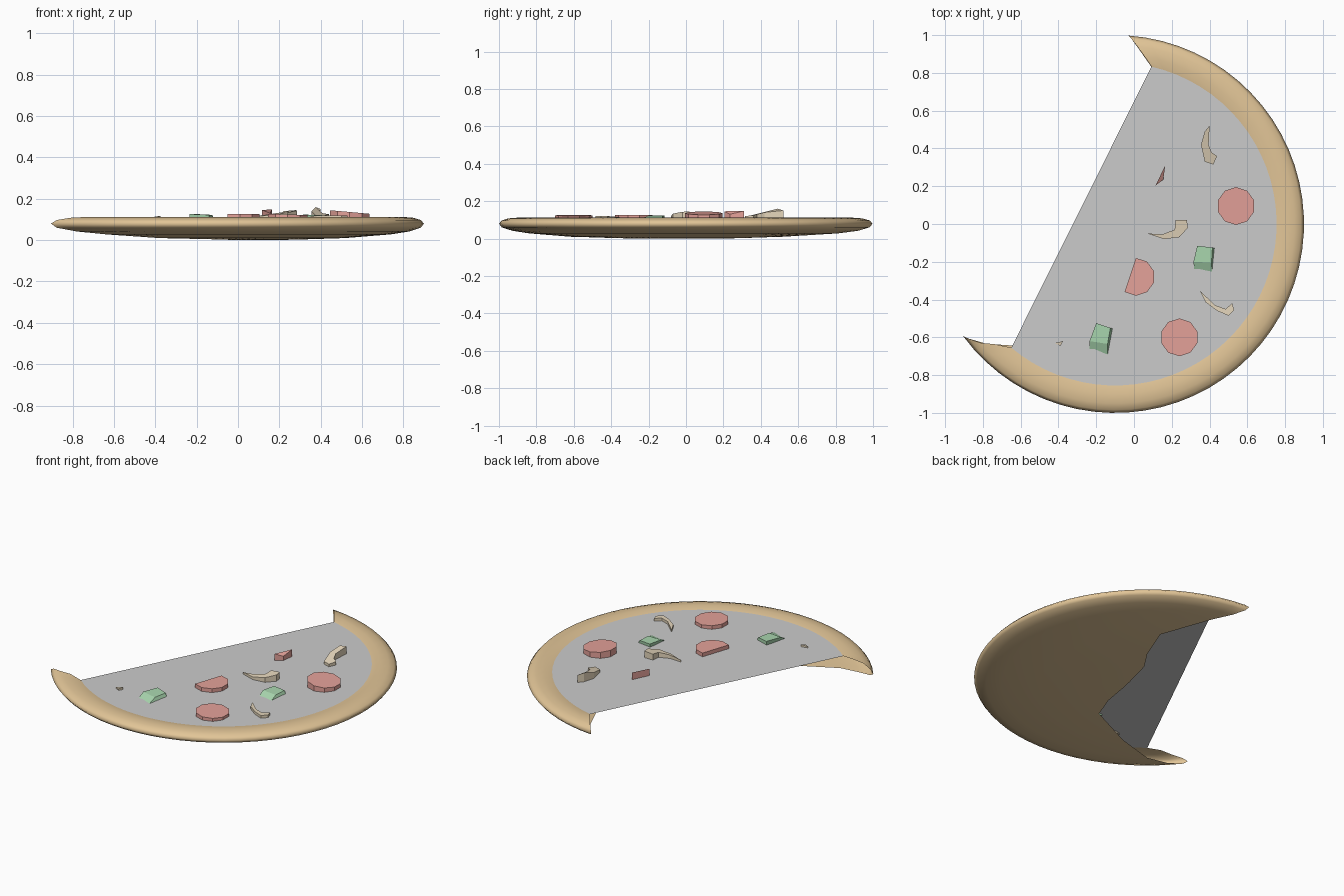
import bpy, bmesh
from math import radians, cos, sin

if "Cube" in bpy.data.objects:
    bpy.data.objects.remove(bpy.data.objects["Cube"])

CX = -0.1          # centre of the round outline
CHEESE_Z = 0.103
SEG = 44


def material(name, rgb):
    m = bpy.data.materials.new(name)
    m.diffuse_color = (*rgb, 1)
    m.use_nodes = True
    m.node_tree.nodes["Principled BSDF"].inputs["Base Color"].default_value = m.diffuse_color
    return m


crust_mat = material("crust_tan", (0.76, 0.56, 0.31))
red_mat = material("sausage_red", (0.78, 0.36, 0.32))
green_mat = material("pepper_green", (0.40, 0.68, 0.43))
tan_mat = material("mushroom_tan", (0.78, 0.67, 0.50))


def make(name, verts, faces, mat=None):
    me = bpy.data.meshes.new(name)
    me.from_pydata(verts, [], faces)
    bm = bmesh.new()
    bm.from_mesh(me)
    bmesh.ops.remove_doubles(bm, verts=bm.verts, dist=1e-5)
    bm.to_mesh(me)
    bm.free()
    ob = bpy.data.objects.new(name, me)
    bpy.context.collection.objects.link(ob)
    if mat:
        me.materials.append(mat)
    return ob


def arc(r, z, a0, a1):
    pts = []
    for i in range(SEG + 1):
        a = radians(a0 + (a1 - a0) * i / SEG)
        pts.append((CX + r * cos(a), r * sin(a), z))
    return pts


def prism(name, top, mat, base=None, z0=0.095):
    """Topping chunk: sloped top outline joined to a flat base outline."""
    base = base or [(p[0], p[1]) for p in top]
    n = len(top)
    verts = [(x, y, z0) for x, y in base] + list(top)
    faces = [tuple(reversed(range(n))), tuple(range(n, 2 * n))]
    faces += [(i, (i + 1) % n, n + (i + 1) % n, n + i) for i in range(n)]
    ob = make(name, verts, faces, mat)
    bm = bmesh.new()
    bm.from_mesh(ob.data)
    bmesh.ops.recalc_face_normals(bm, faces=bm.faces)
    bm.to_mesh(ob.data)
    bm.free()
    return ob


# crust shell: rings (radius, height, start and end angle) from cheese edge
# over the rim and under the base, each ring trimmed by the bite
RINGS = [(.855, CHEESE_Z, -130, 77), (.90, .112, -135, 80),
         (.95, .108, -138.5, 83), (.985, .097, -142, 85),
         (1.0, .08, -143.6, 86), (.985, .06, -142, 85),
         (.93, .042, -137, 82), (.84, .028, -130, 76),
         (.62, .010, -117, 57), (.40, .003, -86, 50),
         (.26, 0, -70, 46), (.13, 0, -20, -6)]
verts, faces = [], []
for ring in RINGS:
    verts += arc(*ring)
w = SEG + 1
for j in range(len(RINGS) - 1):
    for i in range(SEG):
        a = j * w + i
        faces.append((a, a + w, a + w + 1, a + 1))
crust = make("crust", verts, faces, crust_mat)
bm = bmesh.new()
bm.from_mesh(crust.data)
bmesh.ops.recalc_face_normals(bm, faces=bm.faces)
bm.to_mesh(crust.data)
bm.free()
crust.data.polygons.foreach_set("use_smooth", [True] * len(crust.data.polygons))

# cheese sheet, straight along the cut
rim = arc(*RINGS[0])
make("cheese", rim, [tuple(range(len(rim)))])


# sausage slices: ten-sided discs, slightly tilted
def slice_top(cx, cy, z, tilt=0):
    return [(cx + .1 * cos(radians(36 * i + 18)), cy + .1 * sin(radians(36 * i + 18)),
             z - tilt * cos(radians(36 * i + 18))) for i in range(10)]


prism("sausage_slice_right", slice_top(.54, .095, .136, .009), red_mat)
prism("sausage_slice_front", slice_top(.24, -.60, .124, .003), red_mat)

# bitten sausage slices
half = [(.01 + .1 * cos(radians(a)), -.28 + .1 * sin(radians(a)), .127)
        for a in (-127, -90, -54, -18, 18, 54, 90)]
prism("sausage_half", half, red_mat)
prism("sausage_sliver", [(.115, .205, .146), (.155, .235, .13), (.165, .31, .148)], red_mat)

# green pepper chunks
prism("pepper_chunk_right",
      [(.315, -.20, .123), (.41, -.205, .12), (.415, -.125, .12), (.335, -.115, .123)],
      green_mat, [(.32, -.255), (.415, -.275), (.43, -.13), (.335, -.115)])
prism("pepper_chunk_left",
      [(-.235, -.62, .126), (-.14, -.635, .122), (-.125, -.55, .122), (-.2, -.525, .126)],
      green_mat, [(-.235, -.675), (-.14, -.715), (-.11, -.555), (-.2, -.525)])

# mushroom slices
prism("mushroom_back",
      [(.40, .52, .15), (.375, .49, .16), (.355, .42, .14), (.375, .33, .12),
       (.42, .315, .12), (.44, .36, .125), (.41, .38, .13), (.395, .42, .14)], tan_mat)
prism("mushroom_middle",
      [(.07, -.05, .115), (.16, -.08, .12), (.24, -.07, .133), (.285, -.02, .143),
       (.28, .02, .145), (.22, .02, .14), (.215, -.03, .135), (.15, -.055, .125)], tan_mat)
prism("mushroom_front",
      [(.35, -.355, .115), (.38, -.415, .12), (.44, -.46, .12), (.50, -.485, .12),
       (.53, -.455, .12), (.52, -.42, .12), (.485, -.45, .12), (.43, -.43, .12)], tan_mat)
prism("mushroom_crumb",
      [(-.42, -.63, .11), (-.39, -.645, .112), (-.375, -.62, .118)], tan_mat)
